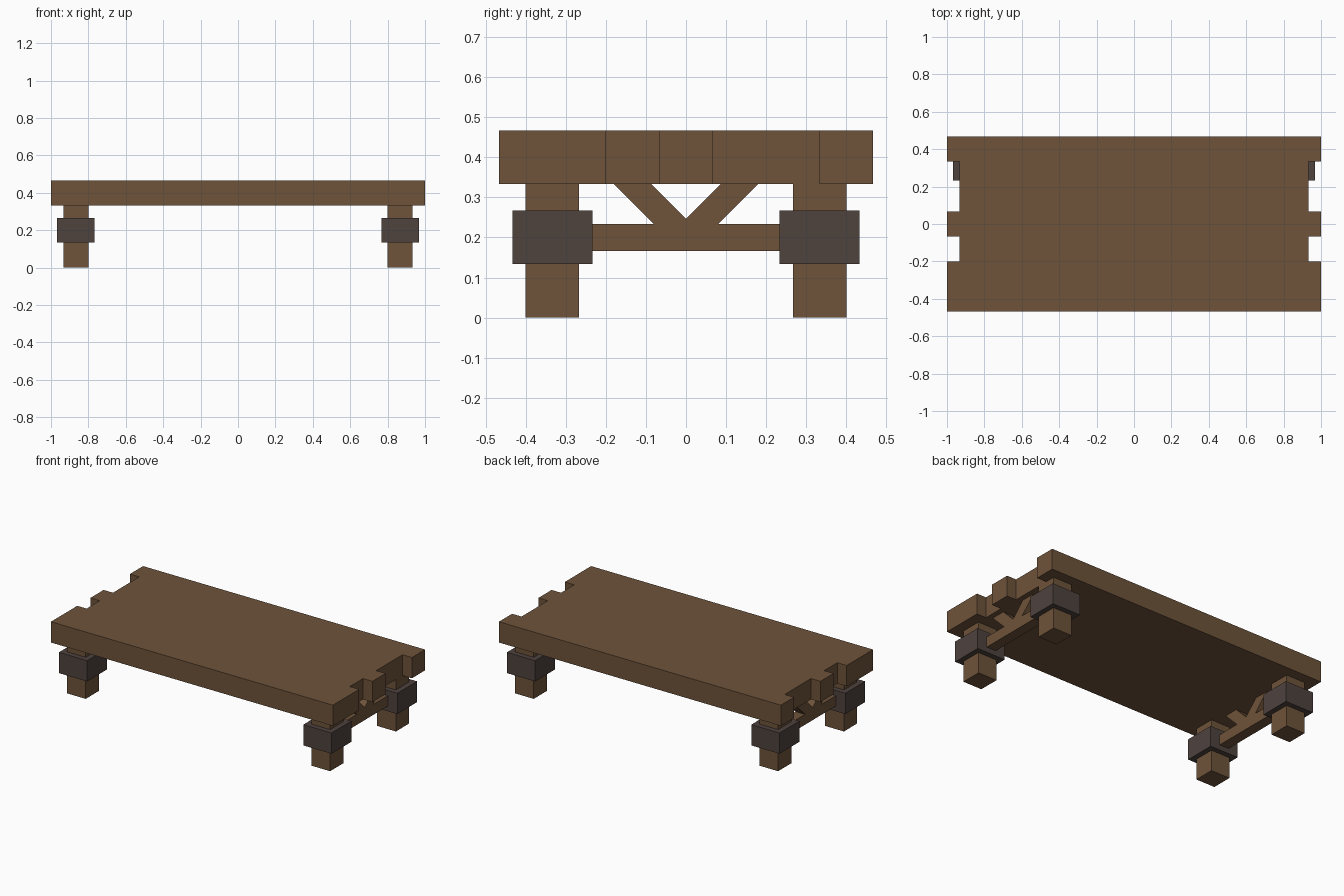
import bpy
import bmesh
from mathutils import Vector

if "Cube" in bpy.data.objects:
    bpy.data.objects.remove(bpy.data.objects["Cube"])

U = 1 / 15  # base module of all measurements


def material(name, colour):
    m = bpy.data.materials.new(name)
    m.diffuse_color = (*colour, 1)
    m.use_nodes = True
    m.node_tree.nodes["Principled BSDF"].inputs["Base Color"].default_value = m.diffuse_color
    return m


wood = material("brown wood", (0.156, 0.087, 0.043))
iron = material("dark iron", (0.077, 0.054, 0.048))


def prism(name, outline, sweep, mat):
    """Extrude a closed outline along a sweep vector."""
    bm = bmesh.new()
    face = bm.faces.new([bm.verts.new(p) for p in outline])
    new = bmesh.ops.extrude_face_region(bm, geom=[face])["geom"]
    verts = [v for v in new if isinstance(v, bmesh.types.BMVert)]
    bmesh.ops.translate(bm, verts=verts, vec=Vector(sweep))
    bmesh.ops.recalc_face_normals(bm, faces=bm.faces)
    mesh = bpy.data.meshes.new(name)
    bm.to_mesh(mesh)
    bm.free()
    mesh.materials.append(mat)
    obj = bpy.data.objects.new(name, mesh)
    bpy.context.collection.objects.link(obj)
    return obj


def block(name, x, y, half, z0, z1, mat):
    """Square upright block centred on x, y."""
    corners = [(x + a * half, y + b * half, z0)
               for a, b in ((-1, -1), (1, -1), (1, 1), (-1, 1))]
    return prism(name, corners, (0, 0, z1 - z0), mat)


# Tabletop with notched ends: the right edge is mirrored to the left
edge = [(15, -7), (15, -3), (14, -3), (14, -1), (15, -1),
        (15, 1), (14, 1), (14, 5), (15, 5), (15, 7)]
outline = edge + [(-x, y) for x, y in reversed(edge)]
prism("tabletop", [(x * U, y * U, 5 * U) for x, y in outline], (0, 0, 2 * U), wood)

# Legs with metal cuffs
for sx, side in ((-1, "left"), (1, "right")):
    for sy, end in ((-1, "front"), (1, "back")):
        x, y = sx * 13 * U, sy * 5 * U
        block(f"leg_{end}_{side}", x, y, U, 0, 5 * U, wood)
        block(f"cuff_{end}_{side}", x, y, 1.5 * U, 2 * U, 4 * U, iron)

# End frames: stretcher with a V of diagonal braces up to the tabletop
d = U / 2 ** 0.5  # half the horizontal width of a diagonal brace
half = [(4 * U, 2.5 * U), (4 * U, 3.5 * U), (0.5 * U + d, 3.5 * U),
        (2 * U + d, 5 * U), (2 * U - d, 5 * U)]
frame = half + [(0, 3 * U + d)] + [(-y, z) for y, z in reversed(half)]
for sx, side in ((-1, "left"), (1, "right")):
    x = sx * 13 * U - U / 2
    prism(f"end_frame_{side}", [(x, y, z) for y, z in frame], (U, 0, 0), wood)
